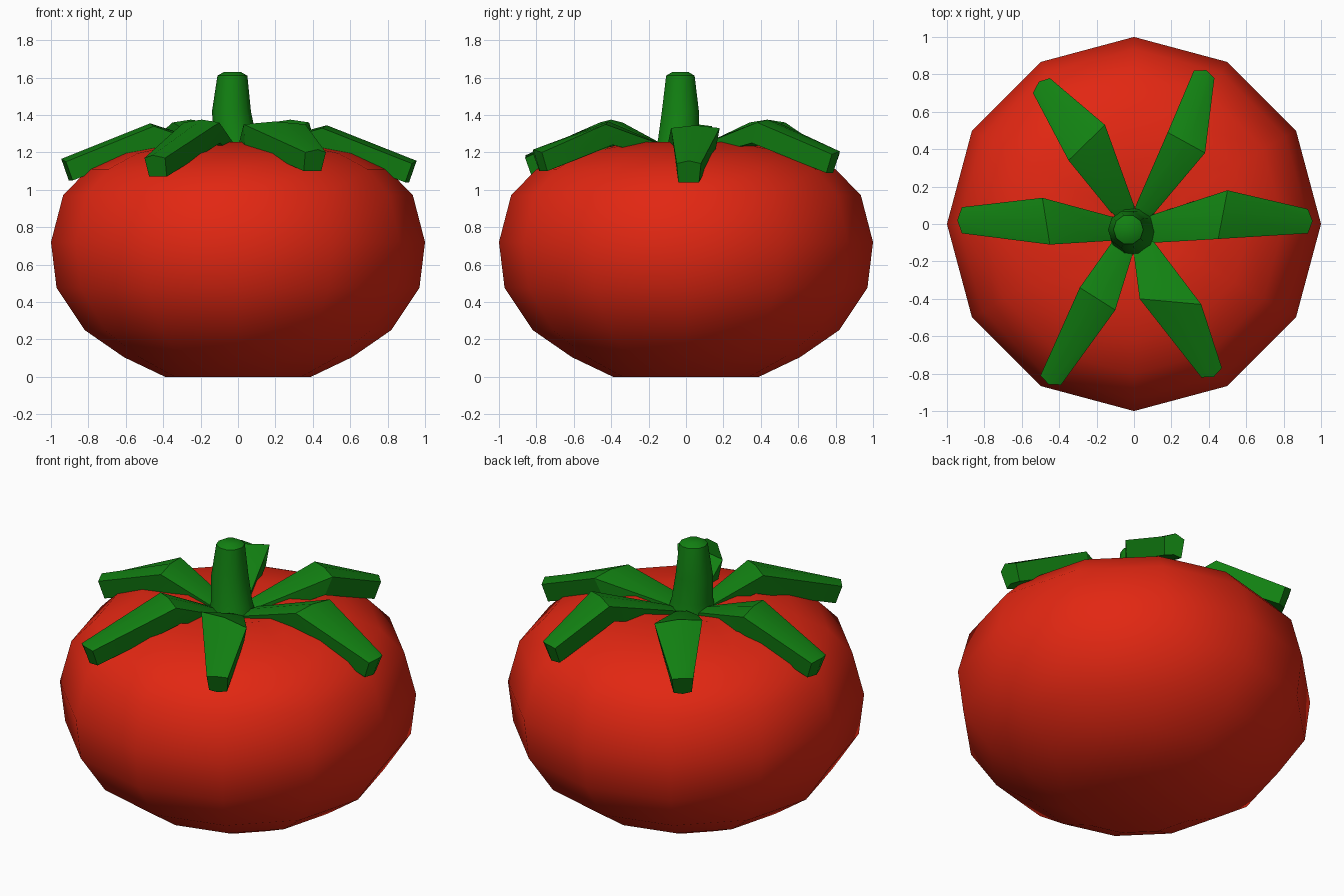
import bpy, bmesh, math
from mathutils import Vector

if "Cube" in bpy.data.objects:
    bpy.data.objects.remove(bpy.data.objects["Cube"])


def material(name, rgb):
    m = bpy.data.materials.new(name)
    m.diffuse_color = (*rgb, 1)
    m.use_nodes = True
    m.node_tree.nodes["Principled BSDF"].inputs["Base Color"].default_value = m.diffuse_color
    return m


RED = material("tomato red", (0.76, 0.02, 0.006))
GREEN = material("leaf green", (0.006, 0.22, 0.006))


def skin(name, rings, mat, angle):
    """Bridge a list of closed rings into a capped solid."""
    bm = bmesh.new()
    loops = [[bm.verts.new(p) for p in ring] for ring in rings]
    n = len(loops[0])
    for a, b in zip(loops, loops[1:]):
        for i in range(n):
            j = (i + 1) % n
            bm.faces.new((a[i], a[j], b[j], b[i]))
    bm.faces.new(loops[0][::-1])
    bm.faces.new(loops[-1])
    bmesh.ops.recalc_face_normals(bm, faces=bm.faces)
    me = bpy.data.meshes.new(name)
    bm.to_mesh(me)
    bm.free()
    me.materials.append(mat)
    ob = bpy.data.objects.new(name, me)
    bpy.context.collection.objects.link(ob)
    bpy.ops.object.select_all(action='DESELECT')
    ob.select_set(True)
    bpy.context.view_layer.objects.active = ob
    bpy.ops.object.shade_smooth_by_angle(angle=math.radians(angle))
    return ob


def circle(cx, cy, z, r, n):
    return [(cx + r * math.cos(2 * math.pi * i / n),
             cy + r * math.sin(2 * math.pi * i / n), z) for i in range(n)]


# Body: twelve-sided turned profile with a shallow dimple on top
profile = [(0.39, 0), (0.61, 0.105), (0.82, 0.25), (0.97, 0.475), (1, 0.72),
           (0.935, 0.97), (0.8, 1.11), (0.62, 1.195), (0.3, 1.255), (0.12, 1.21)]
skin("tomato_body", [circle(0, 0, z, r, 12) for r, z in profile], RED, 50)

# Stem: flared at the base, slightly leaning
stem = [(-0.01, -0.04, 1.18, 0.135), (-0.015, -0.04, 1.27, 0.115),
        (-0.035, -0.03, 1.42, 0.104), (-0.03, -0.03, 1.61, 0.08),
        (-0.03, -0.03, 1.63, 0.045)]
skin("stem", [circle(*s, 10) for s in stem], GREEN, 40)

# Leaves: left and right edge points at root, bend and tip, then bend and tip heights
leaves = [
    ((0.10, 0.05), (0.11, -0.10), (0.50, 0.18), (0.45, -0.08), (0.93, 0.08), (0.93, -0.05), 1.34, 1.15),
    ((0.01, 0.10), (0.11, 0.06), (0.18, 0.49), (0.38, 0.38), (0.32, 0.82), (0.43, 0.78), 1.37, 1.20),
    ((-0.13, 0.07), (0.0, 0.10), (-0.35, 0.34), (-0.155, 0.53), (-0.54, 0.70), (-0.45, 0.78), 1.37, 1.20),
    ((-0.13, -0.09), (-0.12, 0.04), (-0.45, -0.11), (-0.49, 0.14), (-0.92, -0.05), (-0.92, 0.09), 1.35, 1.16),
    ((-0.01, -0.17), (-0.12, -0.10), (-0.10, -0.46), (-0.29, -0.34), (-0.39, -0.86), (-0.50, -0.81), 1.37, 1.18),
    ((0.11, -0.10), (0.0, -0.17), (0.36, -0.43), (0.03, -0.40), (0.47, -0.77), (0.36, -0.82), 1.36, 1.21),
]
for k, (rl, rr, ml, mr, tl, tr, zm, zt) in enumerate(leaves):
    out = (Vector(tl) + Vector(tr)).normalized()
    rings = []
    for l, r, z, bulge, thick in ((rl, rr, 1.24, 0, 0.08), (ml, mr, zm, 0, 0.12),
                                  (tl, tr, zt, 0.025, 0.11)):
        l, r = Vector(l), Vector(r)
        c = (l + r) / 2 + out * bulge
        top = [(*l, z - 0.01), (*c, z + 0.005), (*r, z - 0.01)]
        # underside is narrower and pulled toward the stem
        low = []
        for p in (r, c, l):
            q = c + (p - c) * 0.85 - out * 0.04
            low.append((*q, z - thick))
        rings.append(top + low)
    root = Vector((-0.01, -0.03, 1.18))
    rings.insert(0, [root + (Vector(p) - root) * 0.3 - Vector((0, 0, 0.01)) for p in rings[0]])
    skin(f"leaf_{k + 1}", rings, GREEN, 25)
